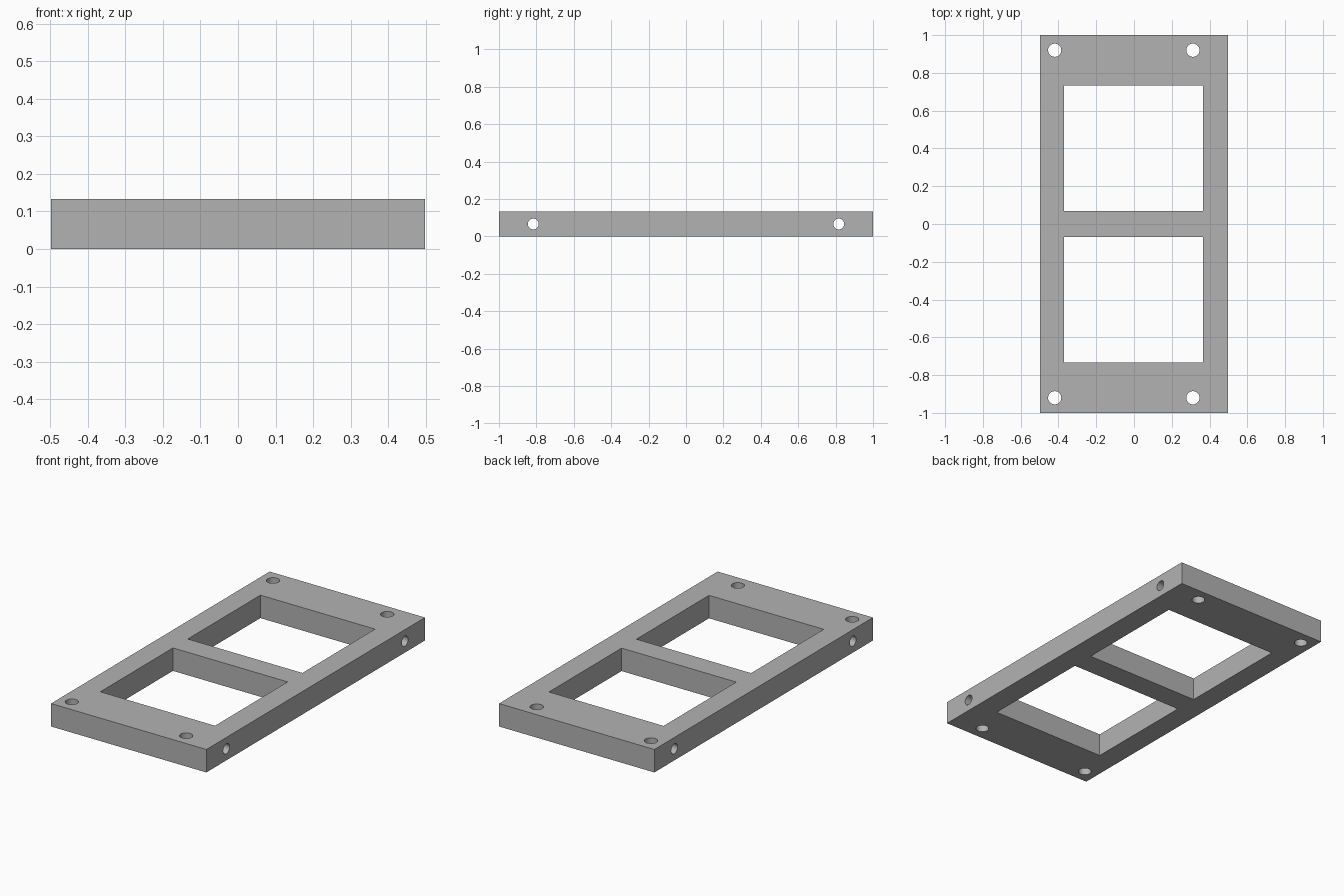
import bpy
from math import pi

default = bpy.data.objects.get("Cube")
if default:
    bpy.data.objects.remove(default, do_unlink=True)

WIDTH, LENGTH, HEIGHT = 0.995, 2.0, 0.133
MID = HEIGHT / 2

grey = bpy.data.materials.new("plain_grey")
grey.use_nodes = True
colour = (0.45, 0.45, 0.45, 1)
grey.diffuse_color = colour
grey.node_tree.nodes["Principled BSDF"].inputs["Base Color"].default_value = colour


def box(name, centre, size):
    bpy.ops.mesh.primitive_cube_add(size=1, location=centre)
    obj = bpy.context.object
    obj.name = name
    obj.scale = size
    bpy.ops.object.transform_apply(location=True, rotation=True, scale=True)
    obj.data.materials.append(grey)
    return obj


def rod(name, centre, radius, length, turn=(0, 0, 0)):
    bpy.ops.mesh.primitive_cylinder_add(vertices=32, radius=radius, depth=length,
                                        location=centre, rotation=turn)
    obj = bpy.context.object
    obj.name = name
    bpy.ops.object.transform_apply(location=True, rotation=True, scale=True)
    obj.data.materials.append(grey)
    return obj


# Solid slab, later pierced
frame = box("frame", (0, 0, MID), (WIDTH, LENGTH, HEIGHT))

cutters = []
for side in (-1, 1):
    # Square window in each half, leaving a central crossbar
    cutters.append(box("window_cutter", (-0.002, side * 0.4, MID), (0.735, 0.665, 0.4)))
    # Bolt holes from top to bottom, offset toward the right edge
    for x in (-0.42, 0.312):
        cutters.append(rod("bolt_hole_cutter", (x, side * 0.92, MID), 0.035, 0.4))
    # Cross hole running the full width of each end bar
    cutters.append(rod("cross_hole_cutter", (0, side * 0.817, MID), 0.029, 1.4, (0, pi / 2, 0)))

# Pierce the slab and discard the cutters
bpy.ops.object.select_all(action="DESELECT")
frame.select_set(True)
bpy.context.view_layer.objects.active = frame
for cutter in cutters:
    cut = frame.modifiers.new("cut", "BOOLEAN")
    cut.operation = "DIFFERENCE"
    cut.solver = "EXACT"
    cut.object = cutter
    bpy.ops.object.modifier_apply(modifier=cut.name)
    bpy.data.objects.remove(cutter, do_unlink=True)

# Smooth hole walls, crisp edges
bpy.ops.object.shade_smooth_by_angle(angle=pi / 6)
